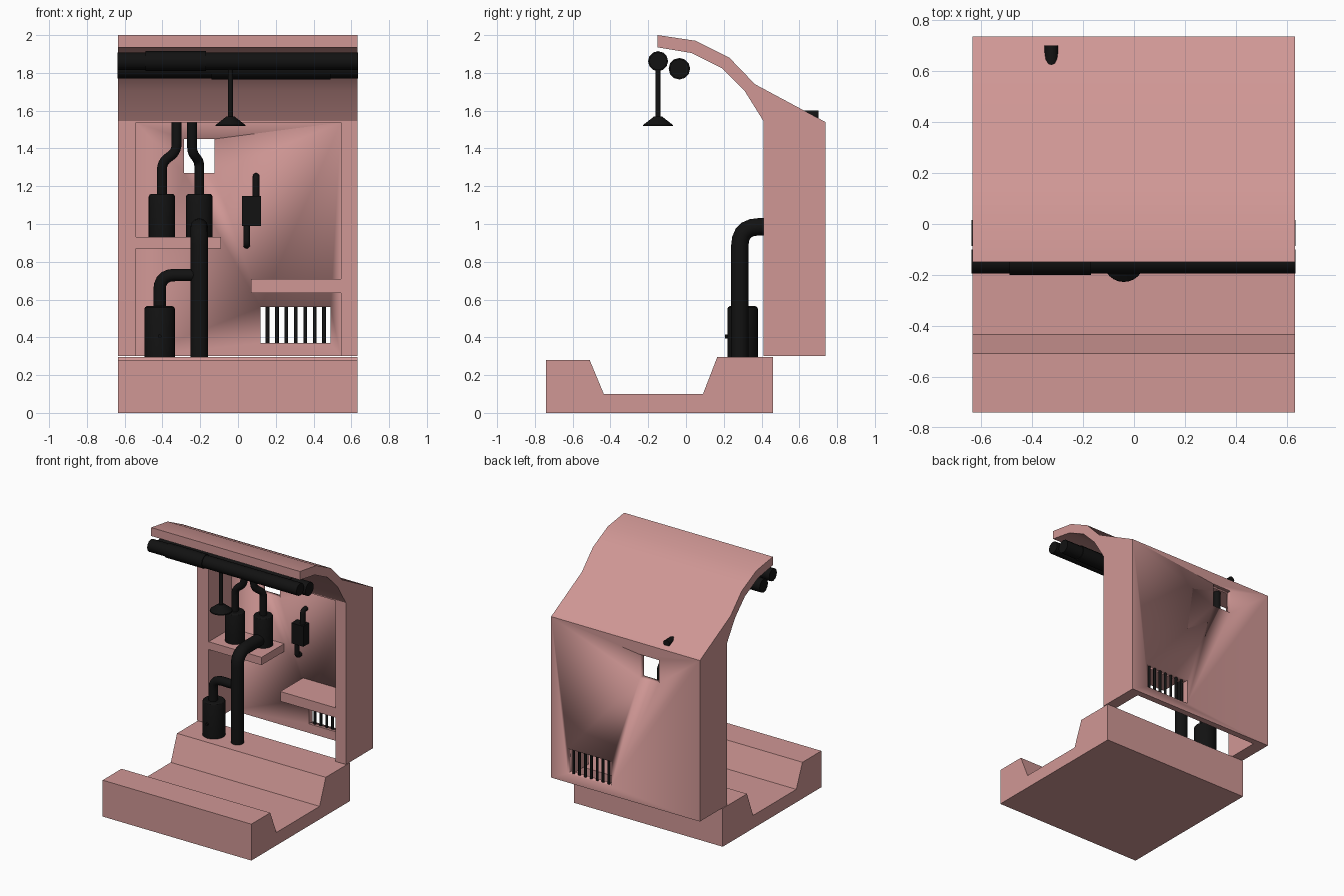
import bpy, bmesh, math
from mathutils import Vector

if "Cube" in bpy.data.objects:
    bpy.data.objects.remove(bpy.data.objects["Cube"])


def material(name, rgb):
    m = bpy.data.materials.new(name)
    m.diffuse_color = (*rgb, 1)
    m.use_nodes = True
    m.node_tree.nodes["Principled BSDF"].inputs["Base Color"].default_value = m.diffuse_color
    return m


PINK = material("pink_plaster", (0.63, 0.31, 0.30))
BLACK = material("black_metal", (0.006, 0.006, 0.006))


def finish(ob, mat, smooth=True):
    ob.data.materials.clear()
    ob.data.materials.append(mat)
    bpy.ops.object.select_all(action='DESELECT')
    bpy.context.view_layer.objects.active = ob
    ob.select_set(True)
    if smooth:
        bpy.ops.object.shade_smooth_by_angle(angle=math.radians(32))
    return ob


def from_bmesh(name, bm, mat, smooth=True):
    bmesh.ops.recalc_face_normals(bm, faces=bm.faces)
    me = bpy.data.meshes.new(name)
    bm.to_mesh(me)
    bm.free()
    ob = bpy.data.objects.new(name, me)
    bpy.context.collection.objects.link(ob)
    return finish(ob, mat, smooth)


def extrude_x(name, yz, x0, x1, mat):
    """Solid from a side profile, extruded along x."""
    bm = bmesh.new()
    face = bm.faces.new([bm.verts.new((x0, y, z)) for y, z in yz])
    new = bmesh.ops.extrude_face_region(bm, geom=[face])["geom"]
    bmesh.ops.translate(bm, vec=(x1 - x0, 0, 0),
                        verts=[v for v in new if isinstance(v, bmesh.types.BMVert)])
    return from_bmesh(name, bm, mat)


def box(name, x, y, z, mat):
    return extrude_x(name, [(y[0], z[0]), (y[1], z[0]), (y[1], z[1]), (y[0], z[1])], *x, mat)


def lathe(name, x, y, rz, mat=BLACK, n=24):
    """Capped solid of revolution about a vertical axis."""
    bm = bmesh.new()
    rings = [[bm.verts.new((x + r * math.cos(i * math.tau / n), y + r * math.sin(i * math.tau / n), z))
              for i in range(n)] for r, z in rz]
    for a, b in zip(rings, rings[1:]):
        for i in range(n):
            j = (i + 1) % n
            bm.faces.new((a[i], a[j], b[j], b[i]))
    bm.faces.new(rings[0])
    bm.faces.new(rings[-1])
    return from_bmesh(name, bm, mat)


def pipe(name, points, r, bend=0.0, mat=BLACK):
    """Round pipe along a path whose corners are rounded."""
    pts = [Vector(p) for p in points]
    path = [pts[0]]
    for a, b, c in zip(pts, pts[1:], pts[2:]):
        p, q = b + (a - b).normalized() * bend, b + (c - b).normalized() * bend
        for i in range(6):
            t = i / 5
            path.append(p * (1 - t) ** 2 + b * 2 * t * (1 - t) + q * t * t)
    path.append(pts[-1])
    cu = bpy.data.curves.new(name, 'CURVE')
    cu.dimensions = '3D'
    cu.bevel_depth, cu.bevel_resolution, cu.use_fill_caps = r, 4, True
    sp = cu.splines.new('POLY')
    sp.points.add(len(path) - 1)
    for sp_pt, v in zip(sp.points, path):
        sp_pt.co = (*v, 1)
    ob = bpy.data.objects.new(name, cu)
    bpy.context.collection.objects.link(ob)
    bpy.ops.object.select_all(action='DESELECT')
    bpy.context.view_layer.objects.active = ob
    ob.select_set(True)
    bpy.ops.object.convert(target='MESH')
    return finish(bpy.context.object, mat)


def cut(target, x, y, z):
    cutter = box("cutter", x, y, z, PINK)
    cutter.hide_render = True
    mod = target.modifiers.new("cut", 'BOOLEAN')
    mod.operation, mod.solver, mod.object = 'DIFFERENCE', 'EXACT', cutter
    bpy.context.view_layer.objects.active = target
    bpy.ops.object.modifier_apply(modifier=mod.name)
    bpy.data.objects.remove(cutter)


L, R = -0.635, 0.632

# Trough-shaped floor
extrude_x("floor_base", [(-0.74, 0), (0.46, 0), (0.46, 0.295), (0.165, 0.295), (0.09, 0.10),
                         (-0.435, 0.10), (-0.51, 0.28), (-0.74, 0.28)], L, R, PINK)

# Wall with curved canopy; recess, window and vent cut out
wall = extrude_x("wall_and_canopy", [
    (0.41, 0.30), (0.738, 0.30), (0.738, 1.54), (0.365, 1.74), (0.23, 1.88), (0.05, 1.97),
    (-0.15, 2.0), (-0.15, 1.935), (0.03, 1.905), (0.19, 1.825), (0.31, 1.705), (0.41, 1.545)], L, R, PINK)
cut(wall, (-0.54, 0.545), (0.30, 0.69), (0.2, 1.538))
cut(wall, (-0.285, -0.125), (0.6, 0.8), (1.27, 1.45))
cut(wall, (0.12, 0.49), (0.6, 0.8), (0.37, 0.56))

# Shelves in the recess
box("left_shelf", (-0.545, -0.09), (0.415, 0.70), (0.87, 0.93), PINK)
box("right_shelf", (0.07, 0.55), (0.415, 0.70), (0.635, 0.71), PINK)

# Vent bars
for i in range(7):
    x = 0.156 + i * 0.05
    pipe(f"vent_bar_{i + 1}", [(x, 0.714, 0.365), (x, 0.714, 0.565)], 0.01)


# Tanks
def tank(name, x, y, z0, z1, r):
    lathe(name, x, y, [(r, z0), (r, z1 - 0.015), (r - 0.004, z1 - 0.006), (r - 0.013, z1)])


tank("floor_tank", -0.415, 0.30, 0.295, 0.565, 0.081)
tank("shelf_tank_left", -0.403, 0.54, 0.93, 1.16, 0.07)
tank("shelf_tank_right", -0.205, 0.60, 0.93, 1.16, 0.07)
pipe("floor_tank_valve", [(-0.415, 0.24, 0.405), (-0.415, 0.207, 0.405)], 0.01)

# Pipes between the tanks, floor and roof
pipe("main_pipe", [(-0.205, 0.285, 0.29), (-0.205, 0.285, 0.985), (-0.205, 0.58, 0.985)], 0.046, 0.1)
pipe("branch_pipe", [(-0.415, 0.29, 0.55), (-0.415, 0.29, 0.73), (-0.205, 0.285, 0.73)], 0.033, 0.08)
pipe("roof_pipe_left", [(-0.403, 0.54, 1.15), (-0.403, 0.54, 1.33), (-0.325, 0.54, 1.38),
                        (-0.325, 0.54, 1.575), (-0.325, 0.702, 1.575)], 0.026, 0.045)
pipe("roof_pipe_right", [(-0.205, 0.60, 1.15), (-0.205, 0.60, 1.33), (-0.243, 0.54, 1.38),
                         (-0.243, 0.54, 1.56)], 0.026, 0.03)

# Wall-mounted control box with its conduits
box("control_box", (0.02, 0.122), (0.62, 0.695), (0.99, 1.147), BLACK)
pipe("upper_conduit", [(0.096, 0.65, 1.12), (0.096, 0.65, 1.252), (0.096, 0.70, 1.252)], 0.018, 0.025)
pipe("lower_conduit", [(0.046, 0.65, 1.0), (0.046, 0.65, 0.888), (0.046, 0.70, 0.888)], 0.018, 0.025)

# Ceiling pipes with sleeves
for name, y, z, r, s0, s1 in (("front", -0.148, 1.862, 0.047, -0.49, -0.17),
                              ("rear", -0.035, 1.822, 0.051, -0.14, 0.49)):
    pipe(f"ceiling_pipe_{name}", [(-0.638, y, z), (0.634, y, z)], r)
    pipe(f"ceiling_sleeve_{name}", [(s0, y, z), (s1, y, z)], r + 0.006)

# Hanging lamp
pipe("lamp_rod", [(-0.04, -0.148, 1.55), (-0.04, -0.148, 1.85)], 0.014)
lathe("lamp_shade", -0.04, -0.148, [(0.08, 1.518), (0.078, 1.525), (0.02, 1.57)])
